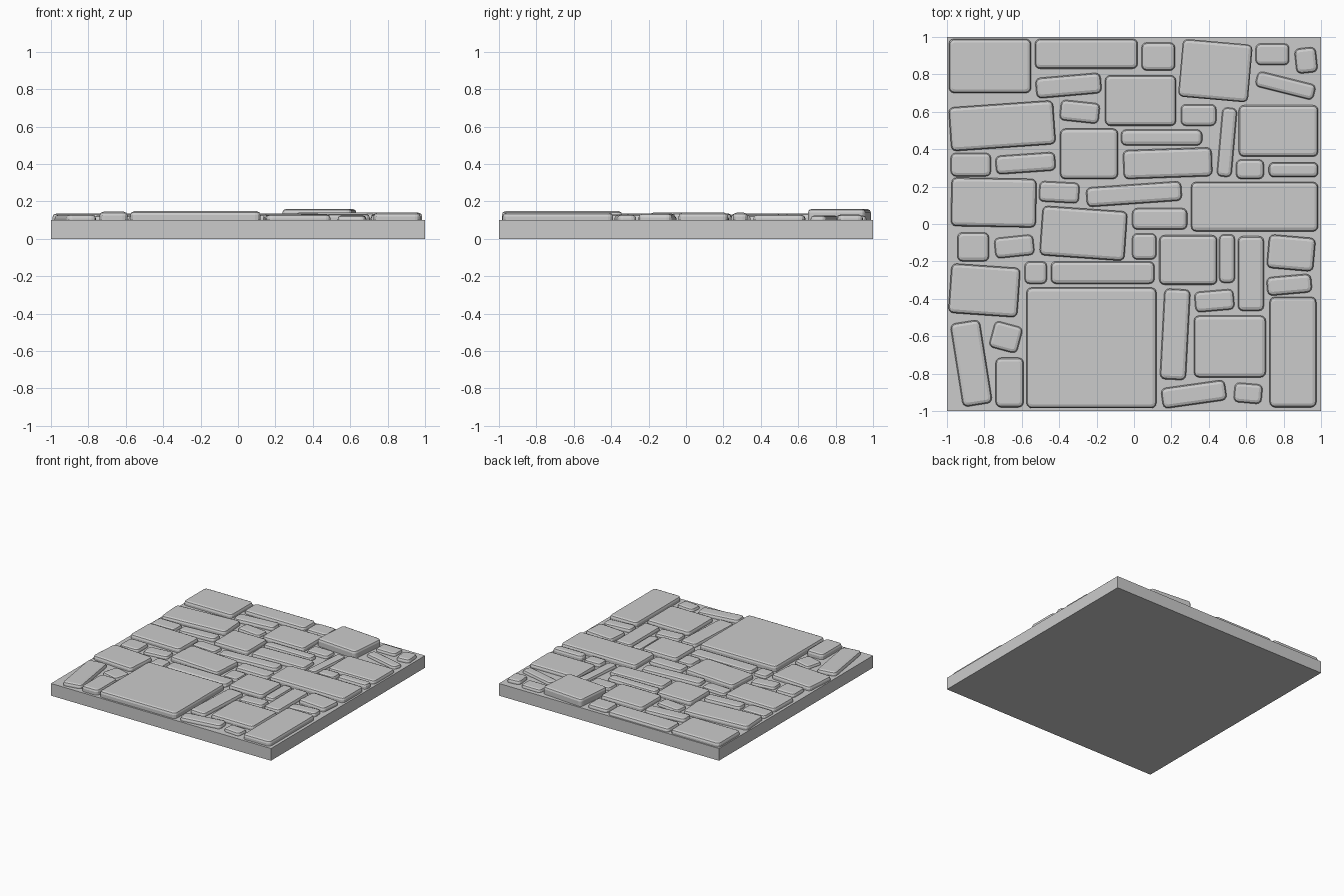
import bpy, bmesh
from math import radians
from mathutils import Matrix


def block(name, x, y, w, d, z0, z1, rot=0, bevel=0.0):
    bm = bmesh.new()
    bmesh.ops.create_cube(bm, size=1)
    bmesh.ops.scale(bm, vec=(w, d, z1 - z0), verts=bm.verts)
    if bevel:
        # round the upright corners, then soften the top rim
        up = [e for e in bm.edges if abs(e.verts[0].co.z - e.verts[1].co.z) > 1e-4]
        bmesh.ops.bevel(bm, geom=up, offset=bevel * 1.4, segments=3,
                        profile=0.5, affect='EDGES', clamp_overlap=True)
        zt = max(v.co.z for v in bm.verts)
        rim = [e for e in bm.edges if all(v.co.z > zt - 1e-5 for v in e.verts)]
        bmesh.ops.bevel(bm, geom=rim, offset=bevel, segments=2,
                        profile=0.5, affect='EDGES', clamp_overlap=True)
    bm.transform(Matrix.Translation((x, y, (z0 + z1) / 2)) @ Matrix.Rotation(radians(rot), 4, 'Z'))
    me = bpy.data.meshes.new(name)
    bm.to_mesh(me)
    bm.free()
    ob = bpy.data.objects.new(name, me)
    bpy.context.collection.objects.link(ob)
    return ob


def stone(x, y, w, d, rot=0, top=0.13):
    block("paving_stone", x, y, w, d, 0.09, top, rot, min(0.02, (top - 0.1) * 0.75))


def square(x0, x1, y0, y1, top=0.13):
    stone((x0 + x1) / 2, (y0 + y1) / 2, x1 - x0, y1 - y0, 0, top)


# mortar slab
block("base_slab", 0, 0, 2, 2, 0, 0.1)

# back courses
square(-.99, -.55, .70, .99, .135)
square(-.53, .02, .83, .99)
square(.04, .22, .82, .97)
stone(.435, .82, .375, .31, -5, .16)
square(.65, .83, .85, .965, .125)
stone(.92, .875, .115, .135, 6)
stone(.81, .74, .32, .085, -14, .125)
stone(-.35, .74, .35, .11, 5)
stone(-.29, .60, .21, .11, -6, .125)
square(-.155, .225, .525, .795, .135)
square(.25, .44, .525, .64, .125)
stone(.497, .437, .08, .37, -5, .125)
square(.56, .985, .36, .635)

# upper middle courses
stone(-.705, .525, .56, .235, 4, .135)
square(-.98, -.765, .255, .38, .125)
stone(-.58, .325, .32, .10, 4)
square(-.395, -.085, .24, .51, .135)
square(-.07, .365, .42, .505)
stone(.18, .325, .475, .155, 2)
square(.545, .695, .24, .345)
square(.72, .985, .25, .33, .14)

# centre courses
stone(-.75, .115, .455, .26, -1, .135)
stone(-.40, .17, .215, .11, -3, .125)
stone(0, .16, .51, .105, 4)
square(.305, .985, -.04, .225, .14)
square(-.01, .285, -.03, .085)
square(-.945, -.775, -.20, -.045)
stone(-.64, -.12, .21, .11, 6, .125)
stone(-.27, -.05, .455, .265, -4, .14)
square(-.01, .12, -.19, -.05, .125)
square(.135, .445, -.325, -.06, .135)
square(.455, .54, -.315, -.055, .125)
square(.555, .695, -.465, -.065)
stone(.84, -.155, .25, .18, -5, .135)
stone(.83, -.325, .24, .10, 5)

# front courses
square(-.585, -.465, -.32, -.20, .125)
square(-.445, .11, -.32, -.20)
stone(-.80, -.355, .37, .265, -4, .135)
stone(-.87, -.745, .16, .45, 9)
stone(-.685, -.605, .155, .145, -15, .125)
square(-.74, -.59, -.98, -.715, .145)
square(-.575, .12, -.985, -.34, .148)
stone(.22, -.59, .14, .485, -3)
stone(.43, -.41, .21, .11, 5, .125)
square(.32, .705, -.82, -.49, .133)
stone(.32, -.91, .345, .11, 8)
stone(.61, -.905, .15, .105, -5, .125)
square(.725, .975, -.98, -.39, .14)
